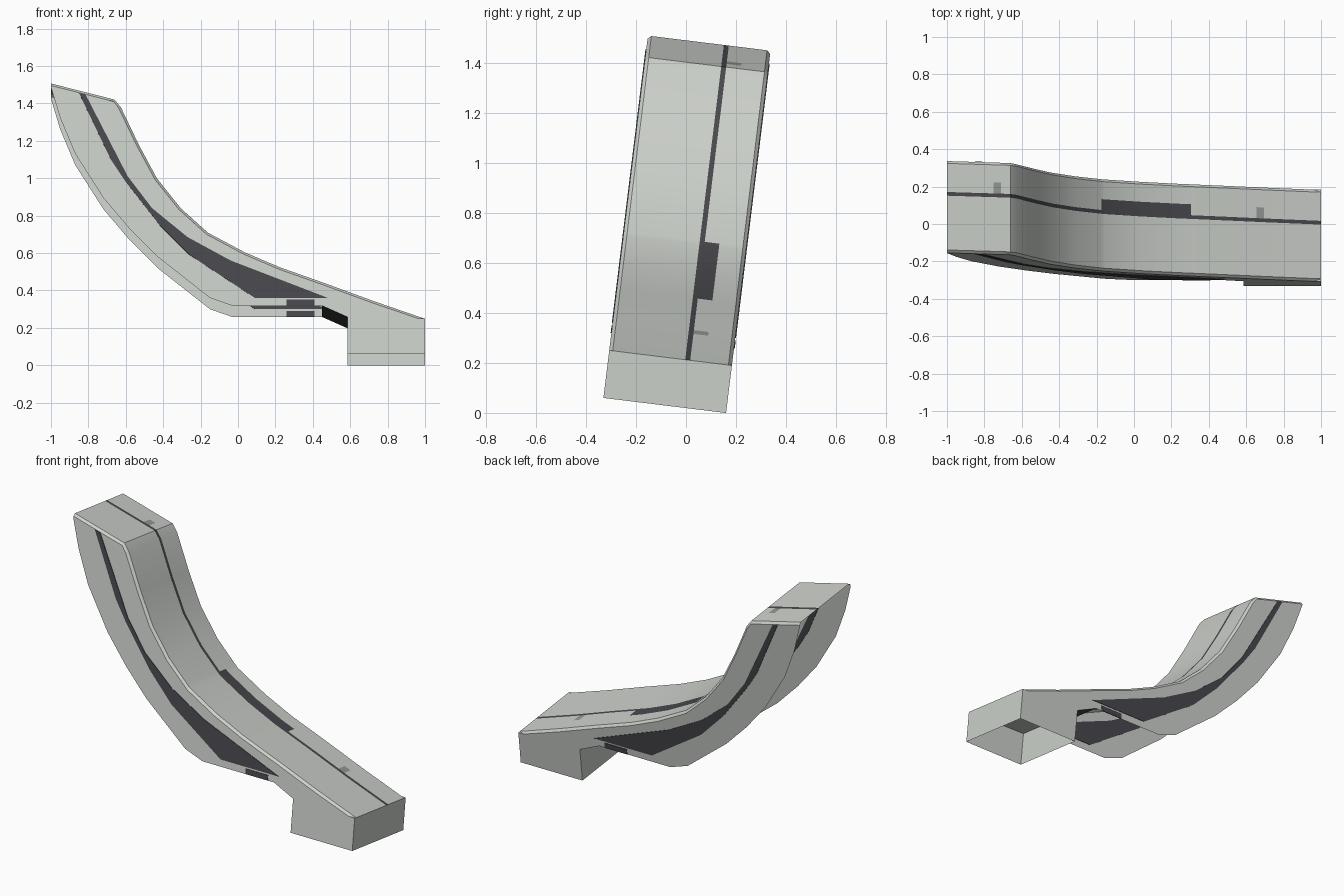
import bpy, bmesh, math
from mathutils import Vector

if "Cube" in bpy.data.objects:
    bpy.data.objects.remove(bpy.data.objects["Cube"])

# Whole model leans back 7 degrees about x; parts are drawn in (x, w, z of front edge)
A = math.radians(7)
C, S = math.cos(A), math.sin(A)
W0, W1 = -0.335, 0.159          # front and back side walls


def P(x, w, zf):
    u = (zf - 0.041) / C
    return Vector((x, w * C + u * S, -w * S + u * C))


def material(name, rgb):
    m = bpy.data.materials.new(name)
    m.diffuse_color = (*rgb, 1)
    m.use_nodes = True
    m.node_tree.nodes["Principled BSDF"].inputs["Base Color"].default_value = m.diffuse_color
    return m


LIGHT = material("pale_grey", (0.60, 0.63, 0.59))
DARK = material("charcoal", (0.065, 0.065, 0.075))
MID = material("mid_grey", (0.30, 0.31, 0.30))


def finish(bm, name, mats, recalc=False, smooth=False):
    if recalc:
        bmesh.ops.recalc_face_normals(bm, faces=bm.faces[:])
    me = bpy.data.meshes.new(name)
    bm.to_mesh(me)
    bm.free()
    for m in mats:
        me.materials.append(m)
    ob = bpy.data.objects.new(name, me)
    bpy.context.collection.objects.link(ob)
    if smooth:
        bpy.ops.object.select_all(action='DESELECT')
        ob.select_set(True)
        bpy.context.view_layer.objects.active = ob
        bpy.ops.object.shade_smooth_by_angle(angle=math.radians(35))
    return ob


def face(bm, pts):
    return bm.faces.new([bm.verts.new(p) for p in pts])


def plate(name, outline, w, mat, t=0.003):
    # thin panel straddling a side wall, so it shows inside and out
    bm = bmesh.new()
    a = [bm.verts.new(P(x, w - t, z)) for x, z in outline]
    b = [bm.verts.new(P(x, w + t, z)) for x, z in outline]
    bm.faces.new(a)
    bm.faces.new(b[::-1])
    for i in range(len(a)):
        j = (i + 1) % len(a)
        bm.faces.new((a[i], b[i], b[j], a[j]))
    finish(bm, name, [mat], recalc=True)


# Side profile
TOP = [(-1, 1.508), (-0.66, 1.422), (-0.626, 1.38), (-0.53, 1.18), (-0.433, 1.0),
       (-0.305, 0.84), (-0.16, 0.71), (0.037, 0.605), (0.225, 0.525),
       (0.465, 0.44), (0.73, 0.343), (1, 0.25)]
BOTTOM = [(0.585, 0.258), (0.45, 0.318), (-0.03, 0.318), (-0.15, 0.36), (-0.43, 0.58),
          (-0.58, 0.73), (-0.72, 0.895), (-0.87, 1.13), (-0.95, 1.32), (-1, 1.485)]


def with_cuts(curve, cuts):
    out = list(curve)
    for c in cuts:
        for (x0, z0), (x1, z1) in zip(curve, curve[1:]):
            if x0 < c < x1:
                out.append((c, z0 + (z1 - z0) * (c - x0) / (x1 - x0)))
    return sorted(out)


def lowered(curve, d):
    # offset the curve inward along its normals
    out = []
    for i, (x, z) in enumerate(curve):
        a, b = curve[max(i - 1, 0)], curve[min(i + 1, len(curve) - 1)]
        t = Vector((b[0] - a[0], b[1] - a[1])).normalized()
        nx = 0 if abs(x) == 1 else t.y * d
        out.append((x + nx, z - t.x * d))
    return out


# Top skin with chamfered edges, dark centre seam, dark panel and small marks
MARKS = [(-0.75, -0.71), (0.655, 0.695)]
PANEL = (-0.175, 0.305)
outer = with_cuts(TOP, [*PANEL, *MARKS[0], *MARKS[1]])
inner = lowered(outer, 0.013)
cols = [W0, W0 + 0.014, -0.029, -0.009, 0.05, W1 - 0.014, W1]
bm = bmesh.new()
grid = []
for i in range(len(outer)):
    grid.append([bm.verts.new(P(*((inner if j in (0, 6) else outer)[i][:1]), w,
                                (inner if j in (0, 6) else outer)[i][1]))
                 for j, w in enumerate(cols)])
for i in range(len(outer) - 1):
    xm = (outer[i][0] + outer[i + 1][0]) / 2
    for j in range(6):
        f = bm.faces.new((grid[i][j], grid[i + 1][j], grid[i + 1][j + 1], grid[i][j + 1]))
        if j == 2 or (j == 3 and PANEL[0] < xm < PANEL[1]):
            f.material_index = 1
        if j == 3 and any(a < xm < b for a, b in MARKS):
            f.material_index = 2
finish(bm, "top_skin", [LIGHT, DARK, MID], smooth=True)

# Side walls with their dark tapering stripe and small vent
STRIPE = [(-0.85, 1.455), (-0.68, 1.10), (-0.60, 0.98), (-0.42, 0.75), (-0.26, 0.59),
          (0.09, 0.36), (0.48, 0.36), (-0.04, 0.56), (-0.27, 0.685), (-0.46, 0.84),
          (-0.59, 1.01), (-0.815, 1.447)]
VENT = [(0.26, 0.319), (0.41, 0.319), (0.41, 0.35), (0.26, 0.35)]
for side, w in (("front", W0), ("back", W1)):
    bm = bmesh.new()
    pts = [P(x, w, z) for x, z in lowered(TOP, 0.013) + BOTTOM]
    face(bm, pts[::-1] if side == "front" else pts)
    finish(bm, side + "_wall", [LIGHT])
    plate(side + "_stripe", STRIPE, w, DARK)
    plate(side + "_vent", VENT, w, DARK)

# Dark sloped panel joining the underside to the foot
bm = bmesh.new()
face(bm, [P(0.45, W0, 0.318), P(0.45, W1, 0.318), P(0.585, W1, 0.258), P(0.585, W0, 0.258)])
finish(bm, "sloped_panel", [DARK])

# Foot: box open at the bottom
bm = bmesh.new()
ring = [(0.585, W0), (1, W0), (1, W1), (0.585, W1)]
lo = [bm.verts.new(P(x, w, 0.06)) for x, w in ring]
hi = [bm.verts.new(P(x, w, 0.25 if x == 1 else 0.258)) for x, w in ring]
for i in range(4):
    j = (i + 1) % 4
    bm.faces.new((lo[i], lo[j], hi[j], hi[i]))
bm.faces.new(hi)
finish(bm, "foot", [LIGHT])
